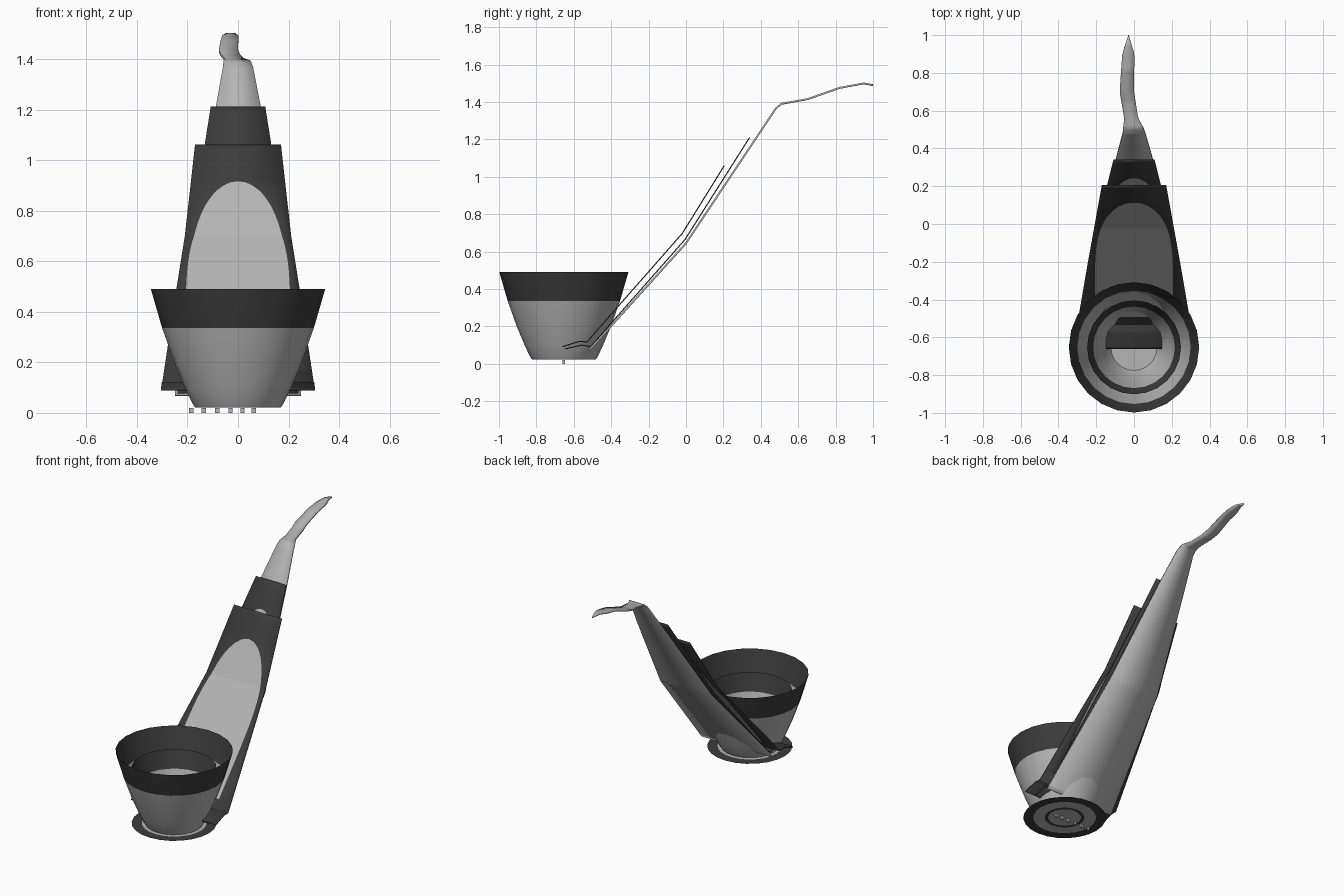
import bpy
import bmesh
import math

cube = bpy.data.objects.get("Cube")
if cube:
    bpy.data.objects.remove(cube)

CUP_Y = -0.653
SIDES = 24


def material(name, value):
    m = bpy.data.materials.new(name)
    m.use_nodes = True
    col = (value, value, value, 1)
    m.diffuse_color = col
    m.node_tree.nodes["Principled BSDF"].inputs["Base Color"].default_value = col
    return m


GREY = material("light_grey", 0.46)
DARK = material("charcoal", 0.045)


def finish(name, bm, thickness=0):
    bmesh.ops.remove_doubles(bm, verts=bm.verts, dist=1e-5)
    bmesh.ops.recalc_face_normals(bm, faces=bm.faces)
    me = bpy.data.meshes.new(name)
    bm.to_mesh(me)
    bm.free()
    me.materials.append(GREY)
    me.materials.append(DARK)
    ob = bpy.data.objects.new(name, me)
    bpy.context.collection.objects.link(ob)
    if thickness:
        mod = ob.modifiers.new("thickness", "SOLIDIFY")
        mod.thickness = thickness
        mod.offset = 0
    bpy.ops.object.select_all(action="DESELECT")
    ob.select_set(True)
    bpy.context.view_layer.objects.active = ob
    bpy.ops.object.shade_smooth_by_angle(angle=math.radians(30))
    return ob


def lathe(name, profile, dark_segments):
    """Turn a (radius, z) profile; the listed segments are charcoal."""
    bm = bmesh.new()
    rings = []
    for r, z in profile:
        rings.append([bm.verts.new((r * math.cos(math.tau * i / SIDES),
                                    CUP_Y + r * math.sin(math.tau * i / SIDES), z))
                      for i in range(SIDES)])
    for s in range(len(rings) - 1):
        a, b = rings[s], rings[s + 1]
        for i in range(SIDES):
            j = (i + 1) % SIDES
            f = bm.faces.new((a[i], a[j], b[j], b[i]))
            f.material_index = int(s in dark_segments)
    return finish(name, bm)


def lookup(table, y):
    """Piecewise linear value at y."""
    for (y0, v0), (y1, v1) in zip(table, table[1:]):
        if y <= y1:
            return v0 + (v1 - v0) * (y - y0) / (y1 - y0)
    return table[-1][1]


def strip(name, height, left, right, arch=None, rows=70, thickness=0.006):
    """Sheet following a side path, with an optional arched inset."""
    y0, y1 = height[0][0], height[-1][0]
    ys = {y0 + (y1 - y0) * i / rows for i in range(rows + 1)}
    ys |= {y for y, _ in height}
    if arch:
        start, bend, apex, half = arch
        ys |= {start, start + 0.012, apex - 0.002, apex - 0.006, apex}

    def inset(y):
        if not arch or y <= start or y >= apex:
            return 0
        u = max(0, (y - bend) / (apex - bend))
        return half * math.sqrt(1 - u ** 3.7)

    bm = bmesh.new()
    previous = None
    for y in sorted(ys):
        z, a = lookup(height, y), inset(y)
        xl, xr = lookup(left, y), lookup(right, y)
        mid = 0 if arch else (xl + xr) / 2
        row = [bm.verts.new((x, y, z)) for x in (xl, mid - a, mid + a, xr)]
        if previous:
            for k in range(3):
                f = bm.faces.new((previous[k], previous[k + 1], row[k + 1], row[k]))
                f.material_index = int(bool(arch) and k != 1)
        previous = row
    bmesh.ops.dissolve_degenerate(bm, dist=1e-5, edges=bm.edges)
    return finish(name, bm, thickness)


def mirrored(table):
    return [(y, -v) for y, v in table]


# Outer cup with a charcoal rim band
cup = [(0.17, 0.022), (0.182, 0.04), (0.21, 0.10), (0.252, 0.20),
       (0.30, 0.335), (0.345, 0.49)]
lathe("outer_cup", cup, {4})

# Smaller cup nested inside, closed by a floor
inner = [(r * 0.72, z * 0.72 + 0.03) for r, z in cup]
lathe("inner_cup", [(0, inner[0][1])] + inner, {5})

# Flat ringed base plate
lathe("base_plate", [(0, 0.02), (0.10, 0.02), (0.12, 0.02), (0.19, 0.02), (0.25, 0.02)],
      {1, 3})

# Small studs under the base
bm = bmesh.new()
for x in (-0.185, -0.135, -0.082, -0.03, 0.018, 0.062):
    made = bmesh.ops.create_cube(bm, size=1)["verts"]
    bmesh.ops.scale(bm, vec=(0.017, 0.012, 0.02), verts=made)
    bmesh.ops.translate(bm, vec=(x, CUP_Y, 0.01), verts=made)
finish("base_studs", bm)

# Front panel of the handle
width = [(-0.66, 0.305), (-0.53, 0.30), (-0.21, 0.245), (0.205, 0.17)]
strip("front_panel",
      [(-0.66, 0.092), (-0.57, 0.12), (-0.53, 0.117), (-0.02, 0.697), (0.205, 1.06)],
      mirrored(width), width, arch=(-0.49, -0.36, 0.115, 0.207))

# Middle panel, longer and narrower
width = [(-0.645, 0.24), (-0.51, 0.24), (0.0, 0.195), (0.24, 0.133), (0.34, 0.108)]
strip("middle_panel",
      [(-0.645, 0.08), (-0.56, 0.10), (-0.51, 0.092), (-0.005, 0.665), (0.34, 1.21)],
      mirrored(width), width, arch=(-0.47, -0.25, 0.245, 0.16))

# Back panel running out into the curled stem
strip("back_panel_and_stem",
      [(-0.52, 0.07), (0.0, 0.645), (0.48, 1.365), (0.51, 1.39), (0.65, 1.415),
       (0.82, 1.475), (0.95, 1.499), (1.0, 1.49)],
      [(-0.52, -0.25), (0.0, -0.18), (0.36, -0.092), (0.48, -0.06), (0.56, -0.052),
       (0.7, -0.076), (0.9, -0.062), (1.0, -0.03)],
      [(-0.52, 0.25), (0.0, 0.18), (0.36, 0.095), (0.48, 0.06), (0.51, 0.05),
       (0.56, 0.022), (0.7, 0.0), (0.9, 0.002), (1.0, -0.028)],
      thickness=0.01)
